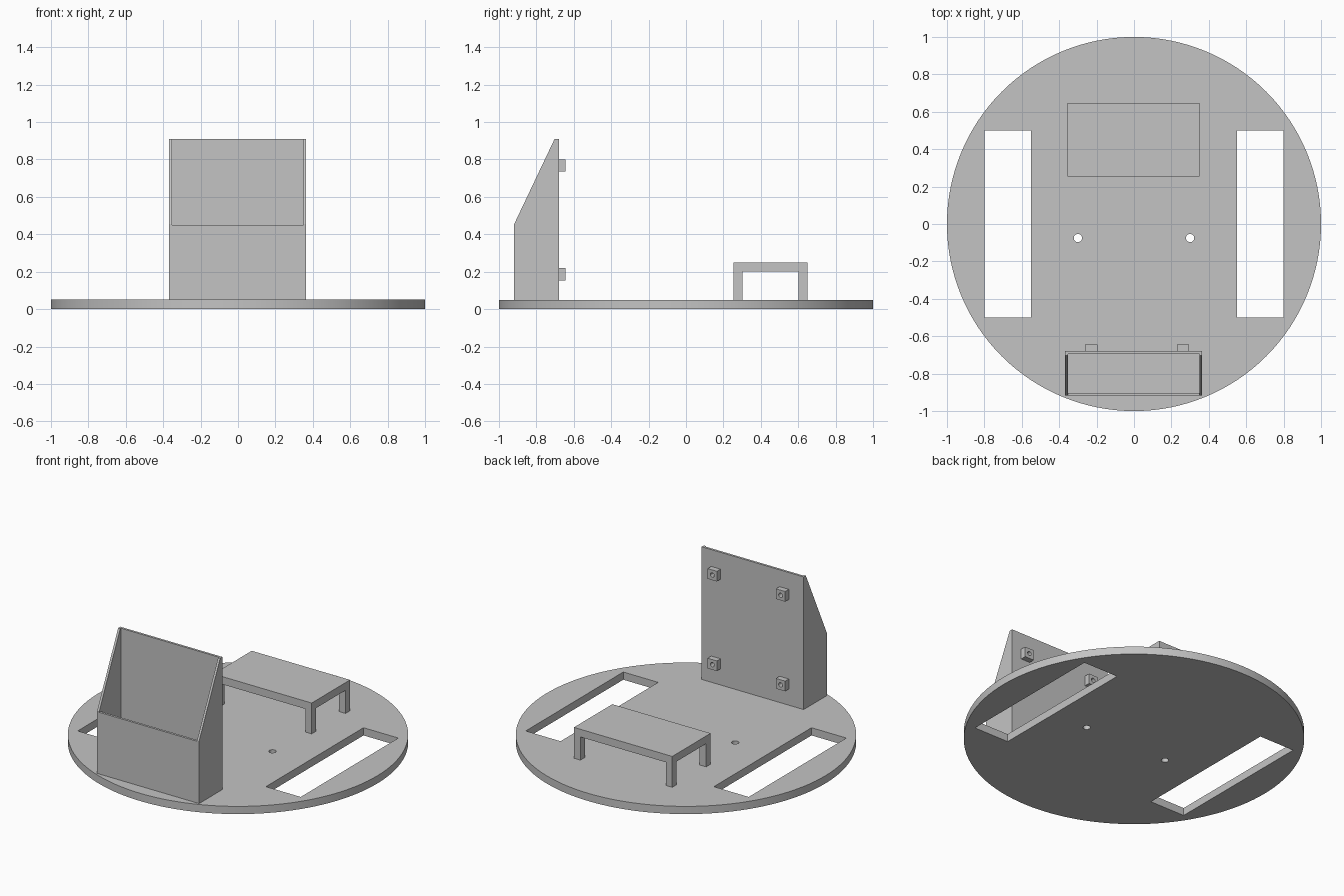
import bpy, bmesh, math
from mathutils import Matrix, Vector

cube = bpy.data.objects.get("Cube")
if cube:
    bpy.data.objects.remove(cube, do_unlink=True)

grey = bpy.data.materials.new("plain_grey")
grey.use_nodes = True
COLOUR = (0.55, 0.55, 0.55, 1)
grey.diffuse_color = COLOUR
grey.node_tree.nodes["Principled BSDF"].inputs["Base Color"].default_value = COLOUR


def finish(bm, name):
    bmesh.ops.recalc_face_normals(bm, faces=bm.faces)
    mesh = bpy.data.meshes.new(name)
    bm.to_mesh(mesh)
    bm.free()
    mesh.materials.append(grey)
    obj = bpy.data.objects.new(name, mesh)
    bpy.context.collection.objects.link(obj)
    return obj


def add_box(bm, x, y, z):
    size = Vector((x[1] - x[0], y[1] - y[0], z[1] - z[0]))
    mid = Vector((sum(x) / 2, sum(y) / 2, sum(z) / 2))
    bmesh.ops.create_cube(bm, size=1, matrix=Matrix.Translation(mid) @ Matrix.Diagonal(size).to_4x4())


def add_cylinder(bm, centre, radius, depth, sides, turn=0):
    bmesh.ops.create_cone(bm, cap_ends=True, segments=sides, radius1=radius, radius2=radius, depth=depth,
                          matrix=Matrix.Translation(centre) @ Matrix.Rotation(turn, 4, 'X'))


def box(name, x, y, z):
    bm = bmesh.new()
    add_box(bm, x, y, z)
    return finish(bm, name)


def cut(obj, cutter_bm):
    """Subtract the cutter, bake the result and discard the cutter."""
    cutter = finish(cutter_bm, "cutter")
    cutter.hide_render = True
    mod = obj.modifiers.new("cut", 'BOOLEAN')
    mod.operation, mod.solver, mod.object = 'DIFFERENCE', 'EXACT', cutter
    graph = bpy.context.evaluated_depsgraph_get()
    mesh = bpy.data.meshes.new_from_object(obj.evaluated_get(graph))
    obj.modifiers.clear()
    obj.data = mesh
    bpy.data.objects.remove(cutter, do_unlink=True)


def smooth(obj):
    bpy.ops.object.select_all(action='DESELECT')
    obj.select_set(True)
    bpy.context.view_layer.objects.active = obj
    bpy.ops.object.shade_smooth_by_angle(angle=math.radians(30))


# Round base plate with two wheel slots and two screw holes
TOP = 0.05
bm = bmesh.new()
add_cylinder(bm, (0, 0, TOP / 2), 1, TOP, 128)
base = finish(bm, "base_plate")
bm = bmesh.new()
for s in (-1, 1):
    add_box(bm, sorted((s * 0.55, s * 0.8)), (-0.5, 0.5), (-0.1, 0.2))
    add_cylinder(bm, (s * 0.3, -0.075, TOP / 2), 0.022, 0.3, 24)
cut(base, bm)
smooth(base)

# Raised table at the back, on four square legs
TX, TY, LEG = (-0.355, 0.35), (0.255, 0.648), 0.046
box("table_top", TX, TY, (0.2, 0.25))
for side, x in (("right", (TX[0], TX[0] + LEG)), ("left", (TX[1] - LEG, TX[1]))):
    for end, y in (("front", (TY[0], TY[0] + LEG)), ("back", (TY[1] - LEG, TY[1]))):
        box(f"table_leg_{end}_{side}", x, y, (TOP, 0.2))

# Open holder at the front: back, front and floor panels
X0, X1, Y0, Y1, WALL = -0.368, 0.364, -0.918, -0.68, 0.015
HIGH, LOW = 0.91, 0.455
inner = (X0 + WALL, X1 - WALL)
box("holder_back", inner, (Y1 - WALL, Y1), (TOP, HIGH))
box("holder_front", inner, (Y0, Y0 + WALL), (TOP, LOW - 0.005))
box("holder_floor", inner, (Y0 + WALL, Y1 - WALL), (TOP, TOP + WALL))

# Sloping holder sides
profile = [(Y0, TOP), (Y1, TOP), (Y1, HIGH), (Y1 - 0.022, HIGH), (Y0, LOW)]
for name, x in (("holder_side_right", X0), ("holder_side_left", X1 - WALL)):
    bm = bmesh.new()
    face = bm.faces.new([bm.verts.new((x, y, z)) for y, z in profile])
    new = bmesh.ops.extrude_face_region(bm, geom=[face])["geom"]
    bmesh.ops.translate(bm, vec=(WALL, 0, 0), verts=[v for v in new if isinstance(v, bmesh.types.BMVert)])
    finish(bm, name)

# Four drilled mounting blocks behind the holder
HALF = 0.033
for side, x in (("right", -0.228), ("left", 0.262)):
    for level, z in (("lower", 0.187), ("upper", 0.768)):
        block = box(f"mount_block_{level}_{side}", (x - HALF, x + HALF), (Y1, Y1 + 0.037), (z - HALF, z + HALF))
        bm = bmesh.new()
        add_cylinder(bm, (x, Y1 + 0.02, z), 0.014, 0.1, 20, math.pi / 2)
        cut(block, bm)
        smooth(block)
